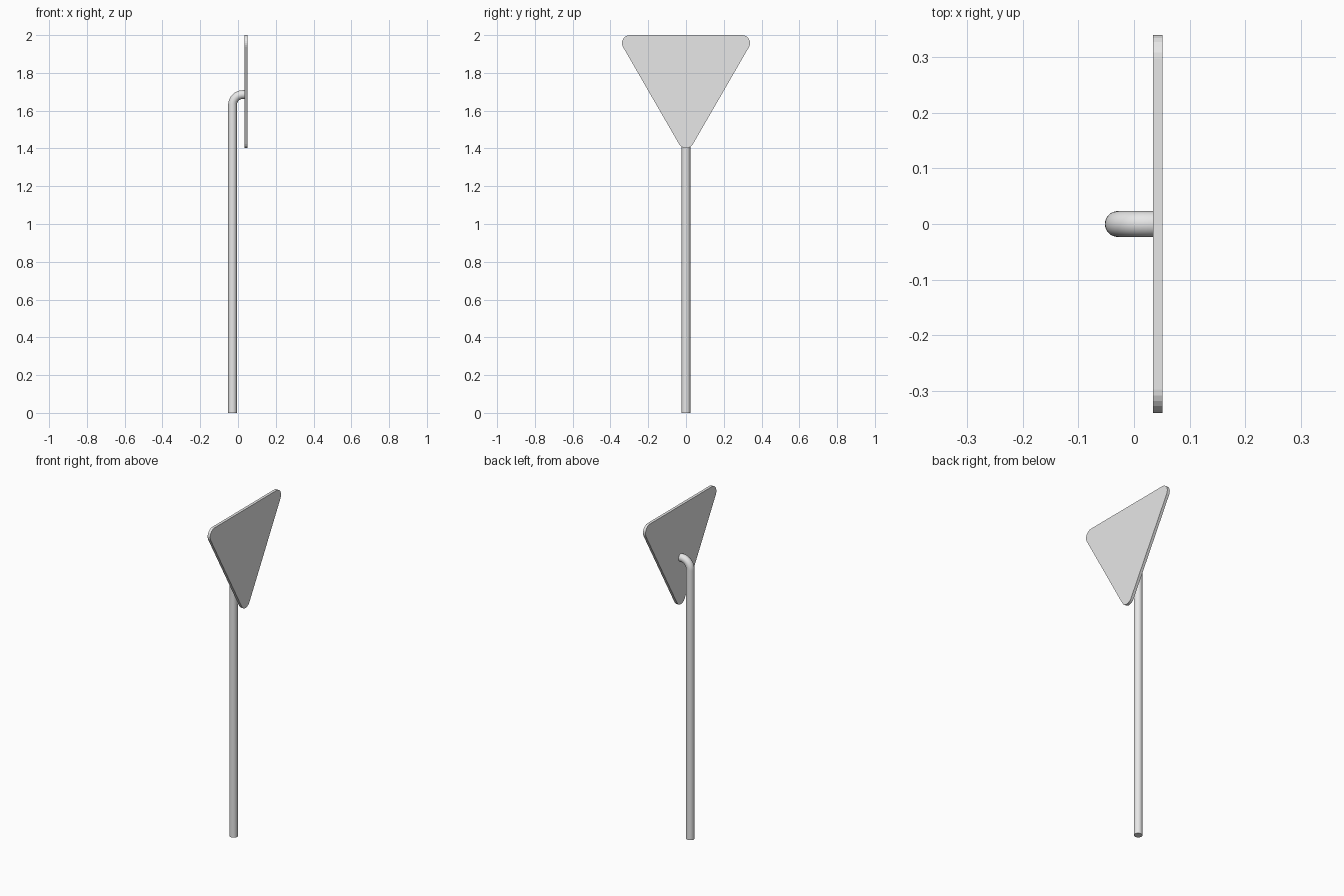
import bpy, bmesh, math
from mathutils import Vector

cube = bpy.data.objects.get("Cube")
if cube:
    bpy.data.objects.remove(cube, do_unlink=True)

grey = bpy.data.materials.new("light grey")
grey.use_nodes = True
grey.diffuse_color = (0.8, 0.8, 0.8, 1)
grey.node_tree.nodes["Principled BSDF"].inputs["Base Color"].default_value = (0.8, 0.8, 0.8, 1)


def finish(name, bm, smooth):
    """Turn a bmesh into a named, coloured object."""
    bmesh.ops.recalc_face_normals(bm, faces=bm.faces)
    mesh = bpy.data.meshes.new(name)
    bm.to_mesh(mesh)
    bm.free()
    mesh.materials.append(grey)
    obj = bpy.data.objects.new(name, mesh)
    bpy.context.collection.objects.link(obj)
    if smooth:
        bpy.ops.object.select_all(action='DESELECT')
        obj.select_set(True)
        bpy.context.view_layer.objects.active = obj
        bpy.ops.object.shade_smooth_by_angle(angle=math.radians(40))
    return obj


# Pole: a round tube swept up and bent over towards the sign
POLE_X, POLE_R, ARM_Z, BEND_R, SIDES = -0.029, 0.0232, 1.685, 0.055, 32
rings = [(POLE_X, 0.0, 0.0)]                     # x, z, tilt of each ring
for i in range(13):
    a = math.pi / 2 * i / 12
    rings.append((POLE_X + BEND_R * (1 - math.cos(a)),
                  ARM_Z - BEND_R + BEND_R * math.sin(a), a))
rings.append((0.036, ARM_Z, math.pi / 2))

bm = bmesh.new()
loops = []
for x, z, tilt in rings:
    loop = []
    for k in range(SIDES):
        t = math.tau * k / SIDES
        u, v = POLE_R * math.cos(t), POLE_R * math.sin(t)
        loop.append(bm.verts.new((x + u * math.cos(tilt), v, z - u * math.sin(tilt))))
    loops.append(loop)
for low, high in zip(loops, loops[1:]):
    for k in range(SIDES):
        n = (k + 1) % SIDES
        bm.faces.new((low[k], low[n], high[n], high[k]))
bm.faces.new(loops[0])
bm.faces.new(loops[-1])
finish("pole", bm, True)

# Sign plate: a rounded triangle pointing down, extruded along x
X0, X1, R, HALF, STEPS = 0.034, 0.051, 0.042, 0.339, 8
cy, cz = HALF - R, 2.0 - R
corners = [(cy, cz, -30), (-cy, cz, 90), (0, cz - math.sqrt(3) * cy, 210)]
bm = bmesh.new()
outline = []
for y, z, start in corners:
    for i in range(STEPS + 1):
        a = math.radians(start + 120 * i / STEPS)
        outline.append(bm.verts.new((X0, y + R * math.cos(a), z + R * math.sin(a))))
plate = bm.faces.new(outline)
extruded = bmesh.ops.extrude_face_region(bm, geom=[plate], use_keep_orig=True)
moved = [g for g in extruded["geom"] if isinstance(g, bmesh.types.BMVert)]
bmesh.ops.translate(bm, verts=moved, vec=Vector((X1 - X0, 0, 0)))
finish("sign_plate", bm, False)
